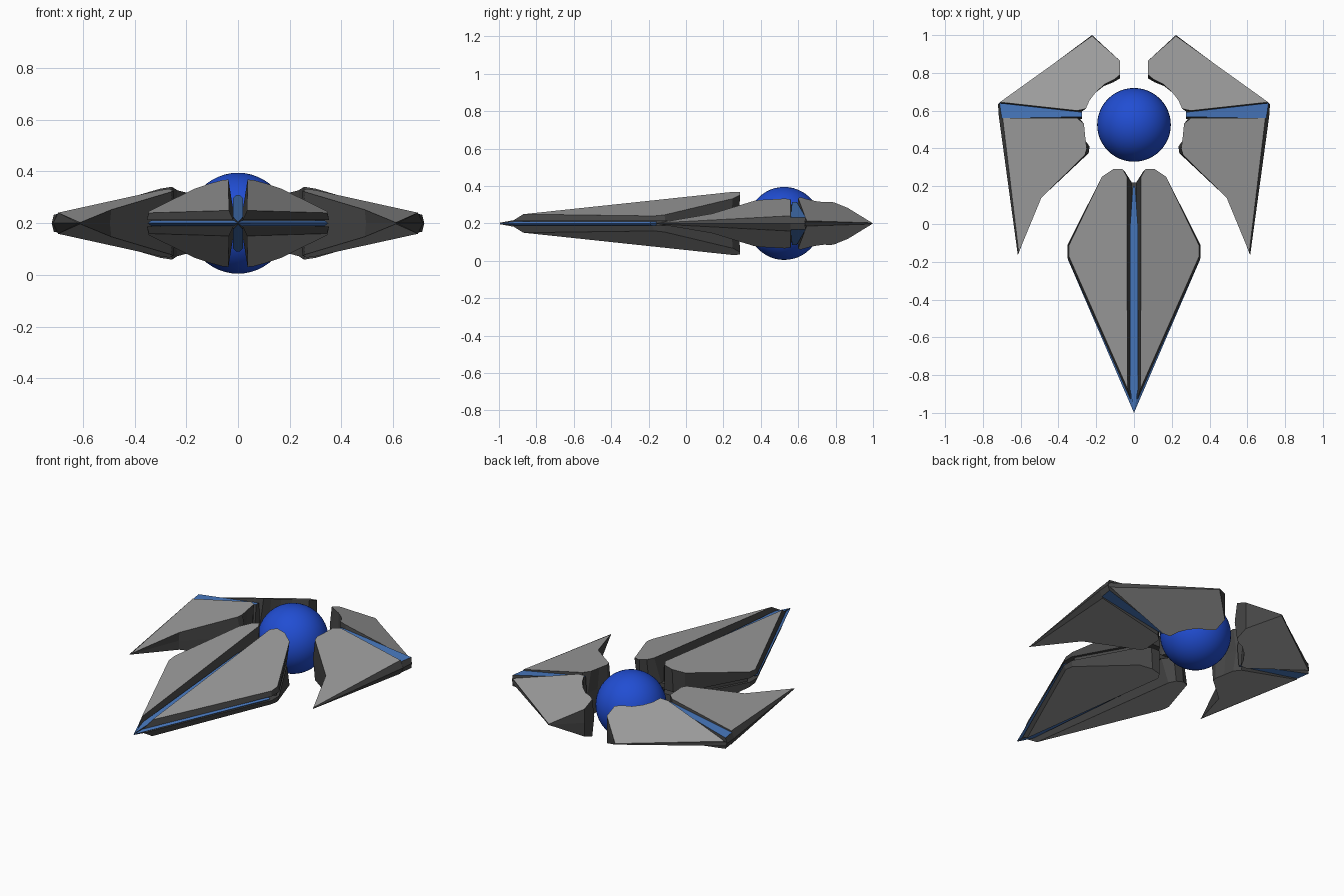
import bpy, bmesh

if "Cube" in bpy.data.objects:
    bpy.data.objects.remove(bpy.data.objects["Cube"])

MID = 0.2  # height of the horizontal symmetry plane


def paint(name, r, g, b):
    m = bpy.data.materials.new(name)
    m.diffuse_color = (r, g, b, 1)
    m.use_nodes = True
    m.node_tree.nodes["Principled BSDF"].inputs["Base Color"].default_value = m.diffuse_color
    return m


blue = paint("deep_blue", 0.015, 0.075, 0.65)
trim = paint("trim_blue", 0.065, 0.19, 0.52)
plate = paint("plate_grey", 0.33, 0.33, 0.33)
dark = paint("wall_grey", 0.06, 0.06, 0.06)


def loft(name, top, low, mirror, cap=True, mats=(plate, dark)):
    """Solid between two matching loops of (x, y, z), mirrored on the given axes.
    The top face takes the first material, everything else the second."""
    bm = bmesh.new()
    a = [bm.verts.new(p) for p in top]
    b = [bm.verts.new(p) for p in low]
    n = len(a)
    bm.faces.new(a)
    if cap:
        bm.faces.new(b[::-1]).material_index = 1
    for i in range(n):
        j = (i + 1) % n
        bm.faces.new((a[j], a[i], b[i], b[j])).material_index = 1
    bmesh.ops.recalc_face_normals(bm, faces=bm.faces)
    me = bpy.data.meshes.new(name)
    bm.to_mesh(me)
    bm.free()
    for m in mats:
        me.materials.append(m)
    # an open underside must still face outwards
    if me.polygons[0].normal.z < 0:
        me.flip_normals()
    ob = bpy.data.objects.new(name, me)
    bpy.context.collection.objects.link(ob)
    ob.location.z = MID
    m = ob.modifiers.new("mirror", 'MIRROR')
    m.use_axis = ['X' in mirror, False, 'Z' in mirror]
    return ob


def sloped(pts, c, a, b):
    """Lift a flat outline onto the plane z = c + a*x + b*y."""
    return [(x, y, max(0.003, c + a * x + b * y)) for x, y in pts]


def flat(pts, z):
    return [(x, y, z) for x, y in pts]


# Central sphere
bpy.ops.mesh.primitive_uv_sphere_add(segments=48, ring_count=24, radius=0.195,
                                     location=(0, 0.525, MID))
ball = bpy.context.object
ball.name = "core_sphere"
ball.data.materials.append(blue)
bpy.ops.object.shade_smooth()

# Front blade: four armour plates around a cross-shaped groove
plate_top = [(0.035, -0.87), (0.345, -0.17), (0.345, -0.115), (0.17, 0.25),
             (0.11, 0.29), (0.06, 0.29), (0.037, 0.25)]
plate_low = [(0.018, -0.93), (0.352, -0.18), (0.352, -0.11), (0.16, 0.24),
             (0.11, 0.28), (0.05, 0.28), (0.012, 0.22)]
loft("blade_plates", sloped(plate_top, 0.152, -0.272, 0.107),
     flat(plate_low, 0.012), "XZ")

# Blue seam along the front edges of the blade, tapering to the tip
seam_mid = [(0, -1.0), (0.349, -0.19), (0.30, -0.15), (-0.30, -0.15), (-0.349, -0.19)]
seam_top = [(0, -0.94), (0.335, -0.19), (0.29, -0.16), (-0.29, -0.16), (-0.335, -0.19)]
loft("blade_edge_seam", flat(seam_top, 0.011), flat(seam_mid, 0), "Z", False,
     (trim, trim))

# Dark filler between the upper and lower plates at the back
filler = [(0.30, -0.16), (0.335, -0.11), (0.15, 0.22),
          (-0.15, 0.22), (-0.335, -0.11), (-0.30, -0.16)]
loft("blade_rear_filler", flat(filler, 0.013), flat(filler, 0), "Z", False,
     (dark, dark))

# Blue fin along the floor of the blade groove
fin = [(0, -0.995, 0.004), (0.02, -0.88, 0.025), (0.02, 0.0, 0.095),
       (0.006, 0.2, 0.11), (-0.006, 0.2, 0.11), (-0.02, 0.0, 0.095),
       (-0.02, -0.88, 0.025)]
loft("blade_center_fin", fin, flat([p[:2] for p in fin], 0), "Z", False, (trim, dark))

# Rear wing panels, hollowed around the sphere
rear_top = [(0.222, 0.995), (0.075, 0.865), (0.075, 0.79), (0.105, 0.765),
            (0.155, 0.74), (0.2, 0.7), (0.235, 0.655), (0.255, 0.61),
            (0.30, 0.60), (0.71, 0.645)]
rear_low = [(0.222, 1.0), (0.075, 0.865), (0.075, 0.77), (0.11, 0.75),
            (0.16, 0.73), (0.21, 0.69), (0.245, 0.645), (0.27, 0.60),
            (0.30, 0.585), (0.72, 0.63)]
loft("rear_wings", sloped(rear_top, 0.449, -0.247, -0.402),
     flat(rear_low, 0), "XZ", False)

# Front wing panels sweeping forward to a point
front_top = [(0.695, 0.56), (0.30, 0.56), (0.265, 0.53), (0.258, 0.46),
             (0.25, 0.40), (0.26, 0.365), (0.49, 0.14), (0.61, -0.15)]
front_low = [(0.715, 0.565), (0.30, 0.575), (0.28, 0.54), (0.27, 0.46),
             (0.235, 0.41), (0.24, 0.375), (0.495, 0.14), (0.615, -0.165)]
loft("front_wings", sloped(front_top, 0.149, -0.22, 0.08),
     flat(front_low, 0), "XZ", False)

# Blue wedge in the groove between the wing panels
wedge_top = [(0.275, 0.567, 0.115), (0.275, 0.592, 0.115),
             (0.712, 0.64, 0.033), (0.70, 0.56, 0.033)]
wedge_low = [(0.275, 0.555, 0), (0.275, 0.605, 0), (0.72, 0.635, 0), (0.715, 0.56, 0)]
loft("wing_groove_wedges", wedge_top, wedge_low, "XZ", False, (trim, dark))
